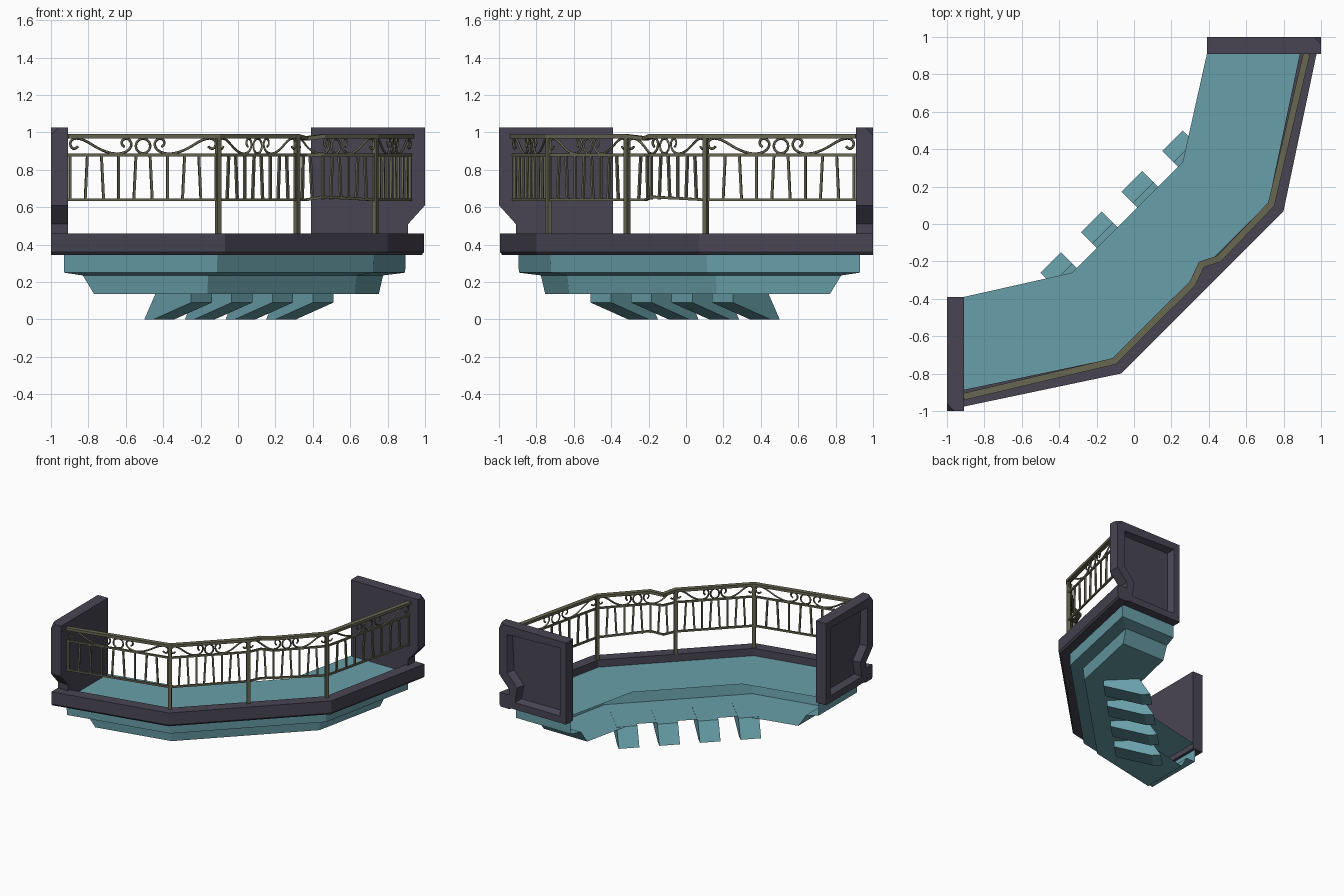
import bpy, bmesh, math
from mathutils import Vector

if "Cube" in bpy.data.objects:
    bpy.data.objects.remove(bpy.data.objects["Cube"])

def material(name, rgb):
    m = bpy.data.materials.new(name)
    m.diffuse_color = (*rgb, 1)
    m.use_nodes = True
    m.node_tree.nodes["Principled BSDF"].inputs["Base Color"].default_value = m.diffuse_color
    return m

TEAL = material("teal_stone", (0.14, 0.35, 0.40))
DARK = material("dark_stone", (0.066, 0.06, 0.088))
IRON = material("bronze_iron", (0.14, 0.135, 0.085))

def finish(name, bm, mat):
    bmesh.ops.recalc_face_normals(bm, faces=bm.faces)
    me = bpy.data.meshes.new(name)
    bm.to_mesh(me)
    bm.free()
    me.materials.append(mat)
    ob = bpy.data.objects.new(name, me)
    bpy.context.collection.objects.link(ob)
    return ob

def flip(p):
    # the balcony is mirrored across the plane y = -x
    return (-p[1], -p[0]) + tuple(p[2:])

def loft(bm, rings, skip=()):
    """Join rings into a capped solid; skip leaves out side strips."""
    vs = [[bm.verts.new(p) for p in r] for r in rings]
    n = len(rings[0])
    for a, b in zip(vs, vs[1:]):
        for i in range(n):
            j = (i + 1) % n
            if i not in skip:
                bm.faces.new((a[i], a[j], b[j], b[i]))
    bm.faces.new(vs[0])
    bm.faces.new(vs[-1])

def outer(o, e):
    """Outer edge: o = inset from the front, e = inset from the ends."""
    x = -1 + e
    kx = (-0.055 - 0.394 * o) / 0.79
    half = [(x, -0.785 + 0.21 * x + 1.02 * o), (kx, kx - 0.73 + 1.414 * o)]
    return half + [flip(p) for p in reversed(half)]

def inner(e):
    half = [(-1 + e, -0.41 + 0.224 * e), (-0.33, -0.26)]
    return half + [flip(p) for p in reversed(half)]

# Floor and stepped underside, hollow and open at the back
bm = bmesh.new()
loft(bm, [[(x, y, z) for x, y in outer(o, e) + inner(e)[::-1]]
          for z, o, e in ((0.40, 0.08, 0.07), (0.25, 0.085, 0.07),
                          (0.235, 0.18, 0.17), (0.137, 0.19, 0.23))], skip=(4, 5, 6))
finish("floor_slab", bm, TEAL)

# Stone kerb along the front edge
bm = bmesh.new()
prof = ((0, 0.46), (0, 0.36), (0.012, 0.345), (0.088, 0.345), (0.088, 0.46))
cols = [[(*p, z) for p in outer(o, 0)] for o, z in prof]
loft(bm, [[c[i] for c in cols] for i in range(4)])
finish("kerb", bm, DARK)

# End walls with a notch, a clipped corner and a recessed outer panel
wall = ((-1, 1.025), (-0.39, 1.025), (-0.39, 0.355), (-0.91, 0.355), (-0.91, 0.51), (-1, 0.61))
for name, f in (("left_end_wall", tuple), ("back_end_wall", flip)):
    bm = bmesh.new()
    loft(bm, [[f((x, y, z)) for y, z in wall] for x in (-1, -0.908)])
    bmesh.ops.recalc_face_normals(bm, faces=bm.faces)
    tip = Vector(f((-1, -1, 1.025)))
    corner = min(bm.verts, key=lambda v: (v.co - tip).length)
    bmesh.ops.bevel(bm, geom=[corner], offset=0.04, segments=1, affect='VERTICES')
    out = Vector(f((-1, 0, 0)))
    face = max((g for g in bm.faces if g.normal.dot(out) > 0.99), key=lambda g: g.calc_area())
    bmesh.ops.inset_region(bm, faces=[face], thickness=0.08, depth=0)
    bmesh.ops.inset_region(bm, faces=[face], thickness=0.03, depth=-0.05)
    finish(name, bm, DARK)

# Slanted brackets below the floor
brk = ((0.17, 0), (0.10, 0), (-0.184, 0.09), (-0.184, 0.139), (0.085, 0.139))
r = math.sqrt(0.5)
for i in range(4):
    c = -0.46 + i * 0.3067
    bm = bmesh.new()
    loft(bm, [[((t - n) * r, (t + n) * r, z) for n, z in brk] for t in (c - 0.078, c + 0.078)])
    finish(f"bracket_{i + 1}", bm, TEAL)

# Railing line in plan, one polyline per panel, with the dented spot in the third
A, B = outer(0.052, 0.09)[0], outer(0.052, 0.09)[3]
K, K2 = outer(0.072, 0)[1:3]
M = (0.315, -0.315)
DENT = [(0.36, -0.217), (0.455, -0.185)]
panels = [[A, K], [K, M], [M, *DENT, K2], [K2, B]]

def length(path):
    return sum((Vector(b) - Vector(a)).length for a, b in zip(path, path[1:]))

def along(path, u):
    """Point in plan at fraction u of a polyline."""
    pts = [Vector(p) for p in path]
    d = u * length(path)
    for a, b in zip(pts, pts[1:]):
        l = (b - a).length
        if d <= l + 1e-6:
            return a.lerp(b, d / l)
        d -= l
    return pts[-1]

# Horizontal rails swept with a rectangular section
rail = [A, K, M, *DENT, K2, B]
def sweep(name, w, z0, z1, lift):
    pts = [Vector(p) for p in rail]
    bm = bmesh.new()
    rings = []
    for i, p in enumerate(pts):
        d1 = (pts[max(i, 1)] - pts[max(i, 1) - 1]).normalized()
        j = min(i + 1, len(pts) - 1)
        d2 = (pts[j] - pts[j - 1]).normalized()
        t = (d1 + d2).normalized()
        n = Vector((-t.y, t.x)) * (w / 2 / max(t.dot(d1), 0.6))
        dz = lift.get(i, 0)
        rings.append([(*(p + n * s), z + dz) for s, z in ((-1, z0), (1, z0), (1, z1), (-1, z1))])
    loft(bm, rings)
    finish(name, bm, IRON)

sweep("top_rail", 0.036, 0.968, 0.99, {3: -0.012})
sweep("middle_rail", 0.014, 0.872, 0.886, {})
sweep("bottom_rail", 0.014, 0.632, 0.646, {4: 0.016})

def bar(bm, p, q, w, d):
    """Square bar from p to q, turned along plan direction d."""
    d = Vector((d[0], d[1], 0)).normalized() * w / 2
    n = Vector((-d.y, d.x, 0))
    loft(bm, [[c + d + n, c - d + n, c - d - n, c + d - n] for c in (Vector(p), Vector(q))])

# Posts
for name, p, d in (("left_post", K, (0.87, 0.5)), ("middle_post", M, (1, 1)),
                   ("right_post", K2, (0.5, 0.87))):
    bm = bmesh.new()
    bar(bm, (*p, 0.40), (*p, 0.975), 0.026, d)
    finish(name, bm, IRON)

# Balusters, two of every three leaning a little
bm = bmesh.new()
for path in panels:
    L = length(path)
    for k in range(10):
        u = 0.015 + 0.97 * k / 9
        lean = (0, 0.006, -0.006)[k % 3] / L
        a, b = along(path, u - lean), along(path, min(u + lean, 1))
        bar(bm, (*a, 0.64), (*b, 0.88), 0.013, Vector(path[-1]) - Vector(path[0]))
finish("balusters", bm, IRON)

# Scrollwork: two mirrored S-scrolls and a central ring per panel
scroll = ((.055, .925), (.04, .908), (.015, .92), (.012, .955), (.045, .972), (.10, .955),
          (.17, .91), (.25, .882), (.32, .892), (.352, .93), (.335, .966), (.30, .966),
          (.288, .935), (.31, .922))
for i, path in enumerate(panels):
    cu = bpy.data.curves.new("scroll", 'CURVE')
    cu.dimensions = '3D'
    cu.bevel_depth = 0.007
    cu.bevel_resolution = 0
    cu.use_fill_caps = True
    L = length(path)
    rr = min(0.04, L * 0.055)
    ring = [(0.5 + rr * math.cos(a) / L, 0.927 + 0.04 * math.sin(a))
            for a in (k * math.tau / 12 for k in range(12))]
    left = [(s / 0.82, z) for s, z in scroll]
    for pts, cyc in ((left, False), ([(1 - u, z) for u, z in left], False), (ring, True)):
        sp = cu.splines.new('POLY' if cyc else 'NURBS')
        sp.points.add(len(pts) - 1)
        for q, (u, z) in zip(sp.points, pts):
            q.co = (*along(path, u), z, 1)
        sp.use_cyclic_u = cyc
        if not cyc:
            sp.order_u = 3
            sp.use_endpoint_u = True
            sp.resolution_u = 3
    cu.materials.append(IRON)
    ob = bpy.data.objects.new(f"scrollwork_{i + 1}", cu)
    bpy.context.collection.objects.link(ob)
    bpy.ops.object.select_all(action='DESELECT')
    ob.select_set(True)
    bpy.context.view_layer.objects.active = ob
    bpy.ops.object.convert(target='MESH')
